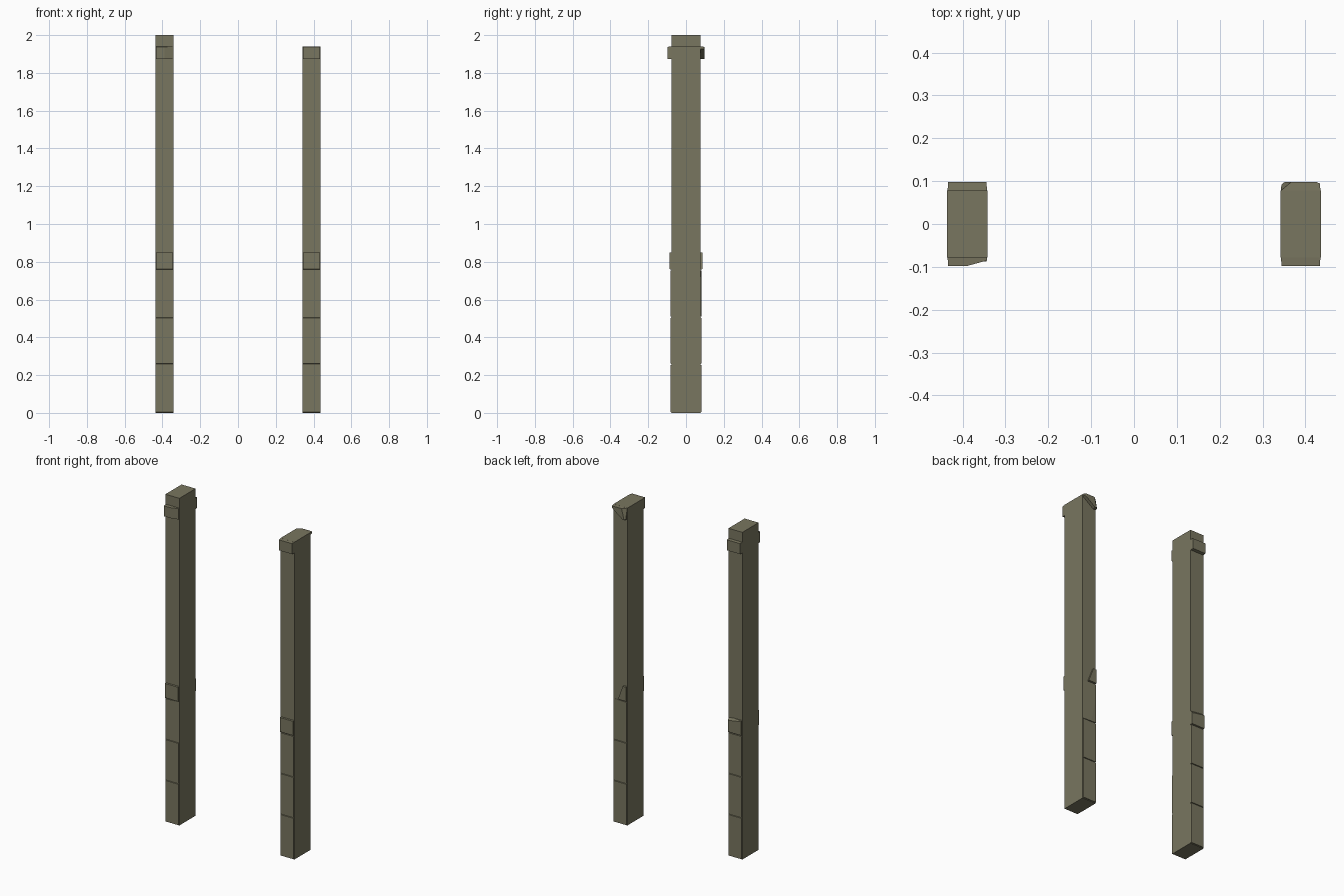
import bpy
import bmesh
from mathutils import Vector

cube = bpy.data.objects.get("Cube")
if cube:
    bpy.data.objects.remove(cube, do_unlink=True)

stone = bpy.data.materials.new("olive_stone")
stone.use_nodes = True
colour = (0.19, 0.18, 0.115, 1)
stone.diffuse_color = colour
stone.node_tree.nodes["Principled BSDF"].inputs["Base Color"].default_value = colour

HALF_W = 0.047   # half width of a post
CORE_Y = 0.078   # half depth of a shaft
POST_X = 0.389


def box(name, x0, x1, y0, y1, z0, z1, taper=0.0, side=0, chips=()):
    """Box whose outward face narrows by taper; chips are cutting planes."""
    bm = bmesh.new()
    bmesh.ops.create_cube(bm, size=1)
    for v in bm.verts:
        t = taper if v.co.y * side > 0 else 0
        sx, sz = (1 if v.co.x > 0 else -1), (1 if v.co.z > 0 else -1)
        v.co = ((x1 if sx > 0 else x0) - sx * t,
                y1 if v.co.y > 0 else y0,
                (z1 if sz > 0 else z0) - sz * t)
    for point, normal in chips:
        geom = bm.verts[:] + bm.edges[:] + bm.faces[:]
        cut = bmesh.ops.bisect_plane(bm, geom=geom, plane_co=Vector(point),
                                     plane_no=Vector(normal).normalized(),
                                     clear_outer=True)
        edges = [e for e in cut["geom_cut"] if isinstance(e, bmesh.types.BMEdge)]
        bmesh.ops.holes_fill(bm, edges=edges)
    bmesh.ops.recalc_face_normals(bm, faces=bm.faces[:])
    mesh = bpy.data.meshes.new(name)
    bm.to_mesh(mesh)
    bm.free()
    mesh.materials.append(stone)
    obj = bpy.data.objects.new(name, mesh)
    bpy.context.collection.objects.link(obj)


# Facing courses: name, bottom, top, distance of the outer face from the centre
COURSES = [
    ("lower_block", 0.002, 0.255, 0.083),
    ("middle_block", 0.259, 0.505, 0.083),
    ("upper_block", 0.509, 0.755, 0.083),
    ("band", 0.759, 0.85, 0.088),
    ("capital", 1.872, 1.94, 0.098),
]

# Worn corners, as planes (point, outward normal)
CHIPS = {
    "right_front_capital": [((-0.39, -0.098, 1.9), (0.26, -0.96, 0.0))],
    "right_front_upper_block": [((-0.42, -0.083, 0.6), (0.05, -1, 0.01))],
    "right_back_band": [((-0.389, 0.088, 0.838), (0.1, 0.8, 0.6))],
    "left_back_capital": [((0.36, 0.09, 1.872), (0.59, 0, -0.81)),
                          ((0.365, 0.098, 1.93), (-0.62, 0.75, 0.15)),
                          ((0.425, 0.098, 1.94), (0.35, 0.93, 0.0))],
    "left_back_band": [((0.40, 0.08, 0.759), (0.93, 0, 0.36))],
    "left_back_upper_block": [((0.36, 0.083, 0.6), (0.05, 1, 0.01))],
}

for post, cx, height in (("right", -POST_X, 2.0), ("left", POST_X, 1.94)):
    # Shaft
    box(f"{post}_shaft", cx - HALF_W, cx + HALF_W, -CORE_Y, CORE_Y, 0, height)
    # Stone facing on the front and back
    for face, side in (("front", -1), ("back", 1)):
        for course, z0, z1, reach in COURSES:
            name = f"{post}_{face}_{course}"
            ys = sorted((side * (CORE_Y - 0.004), side * reach))
            box(name, cx - HALF_W + 0.0005, cx + HALF_W - 0.0005, *ys, z0, z1,
                taper=0.002, side=side, chips=CHIPS.get(name, ()))
